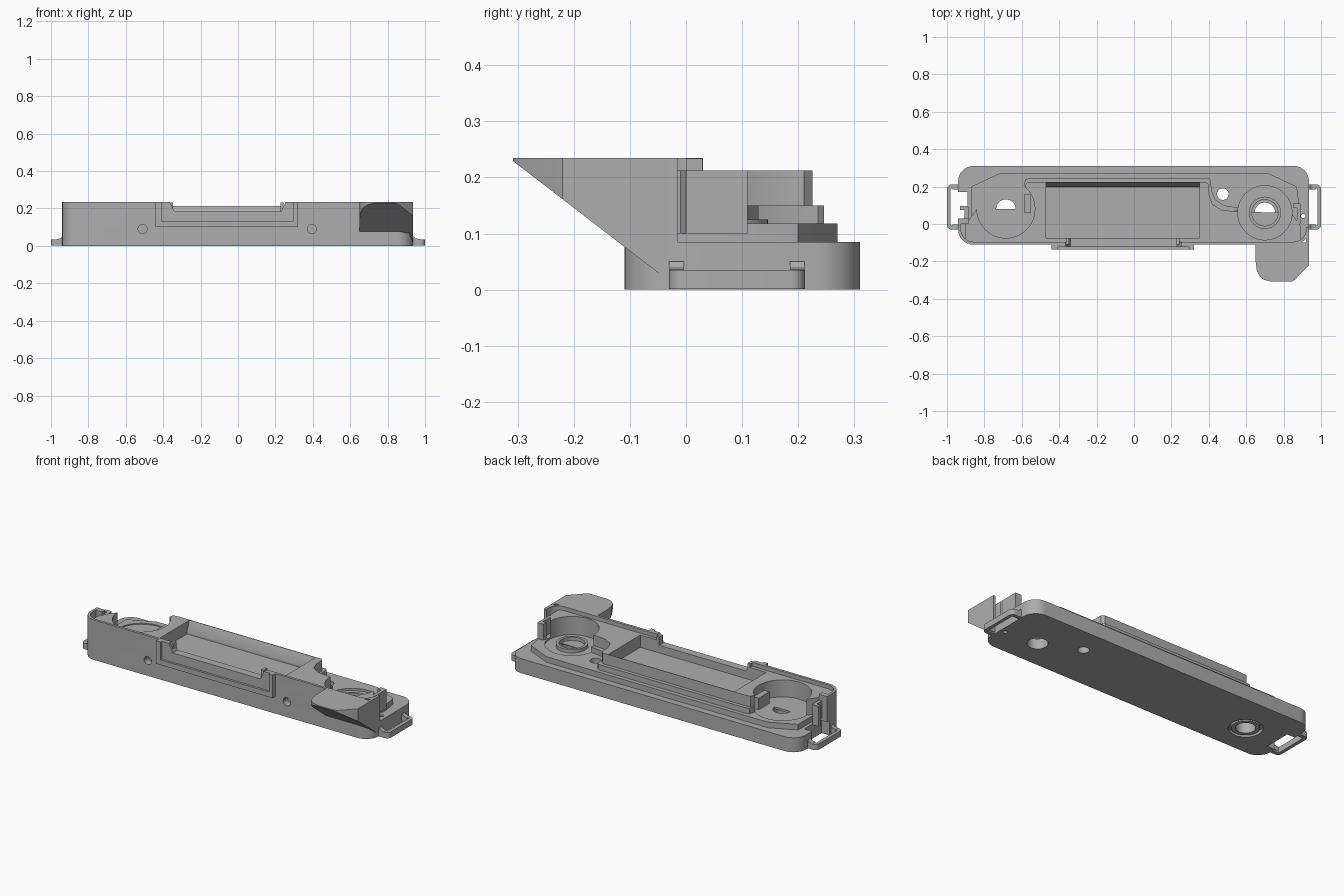
import bpy, bmesh, math
from mathutils import Vector

cube = bpy.data.objects.get("Cube")
if cube:
    bpy.data.objects.remove(cube)

grey = bpy.data.materials.new("grey plastic")
grey.use_nodes = True
COLOUR = (0.42, 0.42, 0.42, 1)
grey.diffuse_color = COLOUR
grey.node_tree.nodes["Principled BSDF"].inputs["Base Color"].default_value = COLOUR


def prism(name, outline, lo, hi, axis="z"):
    """Extrude a flat outline along one axis."""
    place = {"z": lambda u, v, w: (u, v, w),
             "y": lambda u, v, w: (u, w, v),
             "x": lambda u, v, w: (w, u, v)}[axis]
    bm = bmesh.new()
    a = [bm.verts.new(place(u, v, lo)) for u, v in outline]
    b = [bm.verts.new(place(u, v, hi)) for u, v in outline]
    bm.faces.new(a)
    bm.faces.new(b[::-1])
    for i in range(len(a)):
        j = (i + 1) % len(a)
        bm.faces.new((a[i], b[i], b[j], a[j]))
    bmesh.ops.recalc_face_normals(bm, faces=bm.faces)
    mesh = bpy.data.meshes.new(name)
    bm.to_mesh(mesh)
    bm.free()
    mesh.materials.append(grey)
    obj = bpy.data.objects.new(name, mesh)
    bpy.context.collection.objects.link(obj)
    return obj


def rect(x0, x1, y0, y1, r=0.0, steps=8):
    """Rectangle outline with optional round corners."""
    if not r:
        return [(x0, y0), (x1, y0), (x1, y1), (x0, y1)]
    pts = []
    corners = [(x1 - r, y1 - r), (x0 + r, y1 - r), (x0 + r, y0 + r), (x1 - r, y0 + r)]
    for k, (cx, cy) in enumerate(corners):
        for s in range(steps + 1):
            t = math.pi / 2 * (k + s / steps)
            pts.append((cx + r * math.cos(t), cy + r * math.sin(t)))
    return pts


def circle(x, y, r, n=40):
    return [(x + r * math.cos(i * math.tau / n), y + r * math.sin(i * math.tau / n)) for i in range(n)]


def cut(targets, outline, lo, hi, axis="z"):
    """Subtract a prism from each target, then remove the cutter."""
    cutter = prism("cutter", outline, lo, hi, axis)
    cutter.hide_render = True
    for obj in targets:
        mod = obj.modifiers.new("cut", "BOOLEAN")
        mod.operation = "DIFFERENCE"
        mod.solver = "EXACT"
        mod.object = cutter
        bpy.context.view_layer.objects.active = obj
        bpy.ops.object.modifier_apply(modifier=mod.name)
    bpy.data.objects.remove(cutter)


# Base plate and the low step on it
base = prism("base_plate", rect(-0.94, 0.935, -0.11, 0.31, 0.08), 0, 0.085)
step = prism("raised_step", [(-0.87, -0.09), (0.87, -0.09), (0.885, 0.1), (0.87, 0.2),
                             (0.72, 0.27), (-0.72, 0.27), (-0.87, 0.2)], 0.08, 0.118)

# Thin outer wall around the front
wall = prism("front_wall", rect(-0.94, 0.935, -0.11, 0.31, 0.08), 0.085, 0.235)
cut([wall], rect(-0.925, 0.92, -0.095, 0.295, 0.066), 0, 0.3)
cut([wall], [(-1.1, 0.03), (0, 0.03), (0, -0.015), (1.1, -0.015), (1.1, 0.5), (-1.1, 0.5)], 0, 0.3)

# Body holding the tray between two round chambers
body = prism("chamber_body", [
    (-0.9, -0.1), (0.89, -0.1), (0.89, -0.01), (0.84, 0.06), (0.56, 0.065), (0.47, 0.075),
    (0.42, 0.105), (0.4, 0.16), (0.4, 0.21), (0.385, 0.225), (-0.54, 0.225), (-0.575, 0.22),
    (-0.61, 0.13), (-0.56, 0.08), (-0.84, 0.08), (-0.9, -0.0)], 0.1, 0.212)
ledge = prism("stepped_ledge", [
    (0.56, 0.07), (0.57, 0.085), (0.48, 0.1), (0.435, 0.13), (0.415, 0.18), (0.41, 0.235),
    (0.4, 0.246), (-0.55, 0.246), (-0.58, 0.24), (-0.6, 0.17), (-0.5, 0.1), (0.3, 0.05)], 0.1, 0.15)
cut([body, ledge, step], circle(-0.685, 0.08, 0.155, 48), 0.112, 0.4)
cut([body, ledge, step], circle(0.7, 0.06, 0.145, 48), 0.105, 0.4)

# Tray pocket with a sloping rear lip
tray = [(-0.075, 0.14), (0.197, 0.14), (0.197, 0.155), (0.222, 0.214), (0.222, 0.3), (-0.075, 0.3)]
cut([body, ledge], tray, -0.47, 0.35, "x")
opening = [(-0.375, 0.25), (-0.365, 0.235), (-0.34, 0.185), (0.23, 0.185), (0.255, 0.235), (0.265, 0.25)]
cut([wall, body], opening, -0.2, -0.06, "y")

# Raised frame around the front opening
frame = prism("front_frame", rect(-0.44, 0.32, 0.1, 0.235), -0.135, -0.108, "y")
cut([frame], rect(-0.41, 0.295, 0.13, 0.3), -0.2, -0.122, "y")
cut([frame], opening, -0.2, 0, "y")

# Holes through the floor and the counterbores around them
floor = [base, step]
for x, y, r in [(0.7, 0.06, 0.055), (-0.685, 0.08, 0.052), (0.475, 0.16, 0.031), (0.905, 0.043, 0.012)]:
    cut(floor + [ledge], circle(x, y, r), -0.1, 0.3)
cut(floor, circle(0.7, 0.06, 0.07), 0.06, 0.3)
cut([base], circle(-0.685, 0.08, 0.09), -0.1, 0.02)
ring = prism("underside_ring", circle(-0.685, 0.08, 0.075), 0.002, 0.03)
cut([ring], circle(-0.685, 0.08, 0.052), -0.1, 0.1)
collar = prism("spool_collar", circle(0.7, 0.06, 0.086), 0.09, 0.125)
cut([collar], circle(0.7, 0.06, 0.07), 0, 0.2)

# Notch at one end
cut(floor, rect(-1.1, -0.89, 0.01, 0.17), -0.1, 0.3)

# Screw recesses in the front
for x in (-0.51, 0.395):
    cut([base, wall, body, step], circle(x, 0.09, 0.024, 24), -0.2, -0.07, "y")

# Posts and clip tabs at the ends
prism("end_post", rect(0.85, 0.89, 0.085, 0.11), 0.1, 0.212)
prism("end_post_web", rect(0.872, 0.89, 0.0, 0.1), 0.1, 0.212)
prism("corner_tab", rect(-0.93, -0.885, 0.0, 0.029), 0.085, 0.234)
prism("clip_tab", rect(-0.905, -0.885, 0.02, 0.09), 0.1, 0.2)
prism("clip_hook", rect(-0.93, -0.89, 0.075, 0.095), 0.08, 0.2)
prism("chamber_latch", rect(-0.585, -0.55, 0.06, 0.16), 0.1, 0.18)
for x in (-0.355, 0.235):
    prism("opening_rib", rect(x - 0.008, x + 0.008, -0.109, -0.075), 0.14, 0.233)

# Strap loops on both ends
for side, label in ((1, "left"), (-1, "right")):
    edge = 0.9 if side > 0 else 0.91
    def span(a, b):
        return sorted((side * a, side * b))
    loop = prism(label + "_strap_loop", rect(*span(edge, 1.0), -0.03, 0.212, 0.025), 0.001, 0.035)
    cut([loop], rect(*span(0.5, 0.98), -0.008, 0.19), -0.1, 0.1)
    for y in (-0.03, 0.185):
        prism(label + "_loop_root", [(side * u, v) for u, v in
              ((0.92, 0.01), (0.97, 0.01), (0.97, 0.036), (0.95, 0.04), (0.94, 0.05), (0.92, 0.05))],
              y, y + 0.026, "y")

# Finger grip: flat top, undercut by a sloping plane
grip = prism("finger_grip", [
    (0.65, -0.1), (0.65, -0.2), (0.657, -0.25), (0.672, -0.28), (0.695, -0.298), (0.73, -0.308),
    (0.84, -0.308), (0.86, -0.298), (0.935, -0.22), (0.935, -0.03), (0.92, -0.03), (0.92, -0.1)], 0, 0.235)
bm = bmesh.new()
bm.from_mesh(grip.data)
result = bmesh.ops.bisect_plane(bm, geom=bm.verts[:] + bm.edges[:] + bm.faces[:],
                                plane_co=Vector((0, -0.308, 0.229)),
                                plane_no=Vector((0, -0.77, -1)), clear_outer=True)
rim = [g for g in result["geom_cut"] if isinstance(g, bmesh.types.BMEdge)]
bmesh.ops.edgeloop_fill(bm, edges=rim)
bmesh.ops.recalc_face_normals(bm, faces=bm.faces)
bm.to_mesh(grip.data)
bm.free()

# Smooth the curved walls and keep the corners sharp
bpy.ops.object.select_all(action="DESELECT")
for obj in bpy.context.scene.objects:
    if obj.type == "MESH":
        obj.select_set(True)
        bpy.context.view_layer.objects.active = obj
bpy.ops.object.shade_smooth_by_angle(angle=math.radians(30))
